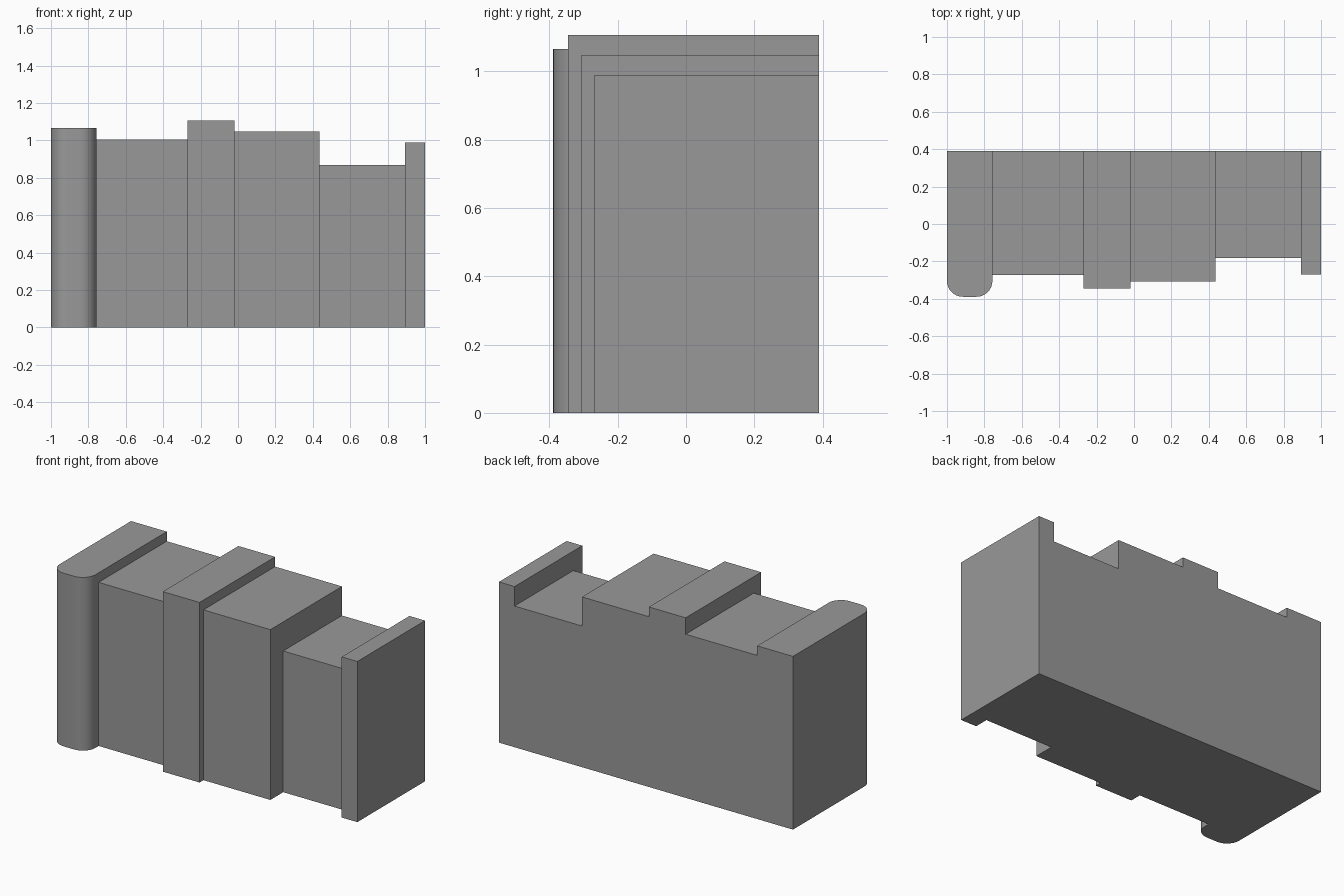
import bpy
import bmesh
import math

if "Cube" in bpy.data.objects:
    bpy.data.objects.remove(bpy.data.objects["Cube"])

BACK = 0.389

# left x, right x, front y, height, spine corner radius
# (smaller books run slightly into their larger neighbours so they fuse cleanly)
BOOKS = [
    (-1.00, -0.757, -0.389, 1.065, 0.085),
    (-0.80, -0.23, -0.273, 1.006, 0),
    (-0.27, -0.02, -0.345, 1.107, 0),
    (-0.06, 0.435, -0.307, 1.047, 0),
    (0.40, 0.93, -0.182, 0.868, 0),
    (0.894, 1.00, -0.269, 0.988, 0),
]


def make_book(name, x0, x1, front, height, radius):
    """Upright block, optionally with a rounded spine."""
    if radius:
        outline = []
        for cx, start in ((x0 + radius, 180), (x1 - radius, 270)):
            for i in range(9):
                a = math.radians(start + 90 * i / 8)
                outline.append((cx + radius * math.cos(a),
                                front + radius + radius * math.sin(a)))
    else:
        outline = [(x0, front), (x1, front)]
    outline += [(x1, BACK), (x0, BACK)]

    bm = bmesh.new()
    base = bm.faces.new([bm.verts.new((x, y, 0)) for x, y in outline])
    top = bmesh.ops.extrude_face_region(bm, geom=[base], use_keep_orig=True)
    verts = [v for v in top["geom"] if isinstance(v, bmesh.types.BMVert)]
    bmesh.ops.translate(bm, verts=verts, vec=(0, 0, height))
    bmesh.ops.recalc_face_normals(bm, faces=bm.faces)
    mesh = bpy.data.meshes.new(name)
    bm.to_mesh(mesh)
    bm.free()
    mesh.materials.append(grey)
    obj = bpy.data.objects.new(name, mesh)
    bpy.context.collection.objects.link(obj)
    return obj


# Dark grey covers
grey = bpy.data.materials.new("dark_grey")
grey.diffuse_color = (0.318, 0.318, 0.318, 1)
grey.use_nodes = True
grey.node_tree.nodes["Principled BSDF"].inputs["Base Color"].default_value = grey.diffuse_color

books = [make_book(f"book_{i + 1}", *b) for i, b in enumerate(BOOKS)]

# Fuse the books into one solid row
row = books[0]
row.name = "book_row"
bpy.context.view_layer.objects.active = row
row.select_set(True)
for book in books[1:]:
    mod = row.modifiers.new("fuse", "BOOLEAN")
    mod.operation = "UNION"
    mod.solver = "EXACT"
    mod.object = book
    bpy.ops.object.modifier_apply(modifier=mod.name)
    bpy.data.objects.remove(book)

# Merge the flush back and bottom faces
bm = bmesh.new()
bm.from_mesh(row.data)
bmesh.ops.dissolve_limit(bm, angle_limit=math.radians(1),
                         verts=bm.verts, edges=bm.edges)
bm.to_mesh(row.data)
bm.free()

bpy.ops.object.shade_smooth_by_angle(angle=math.radians(30))
